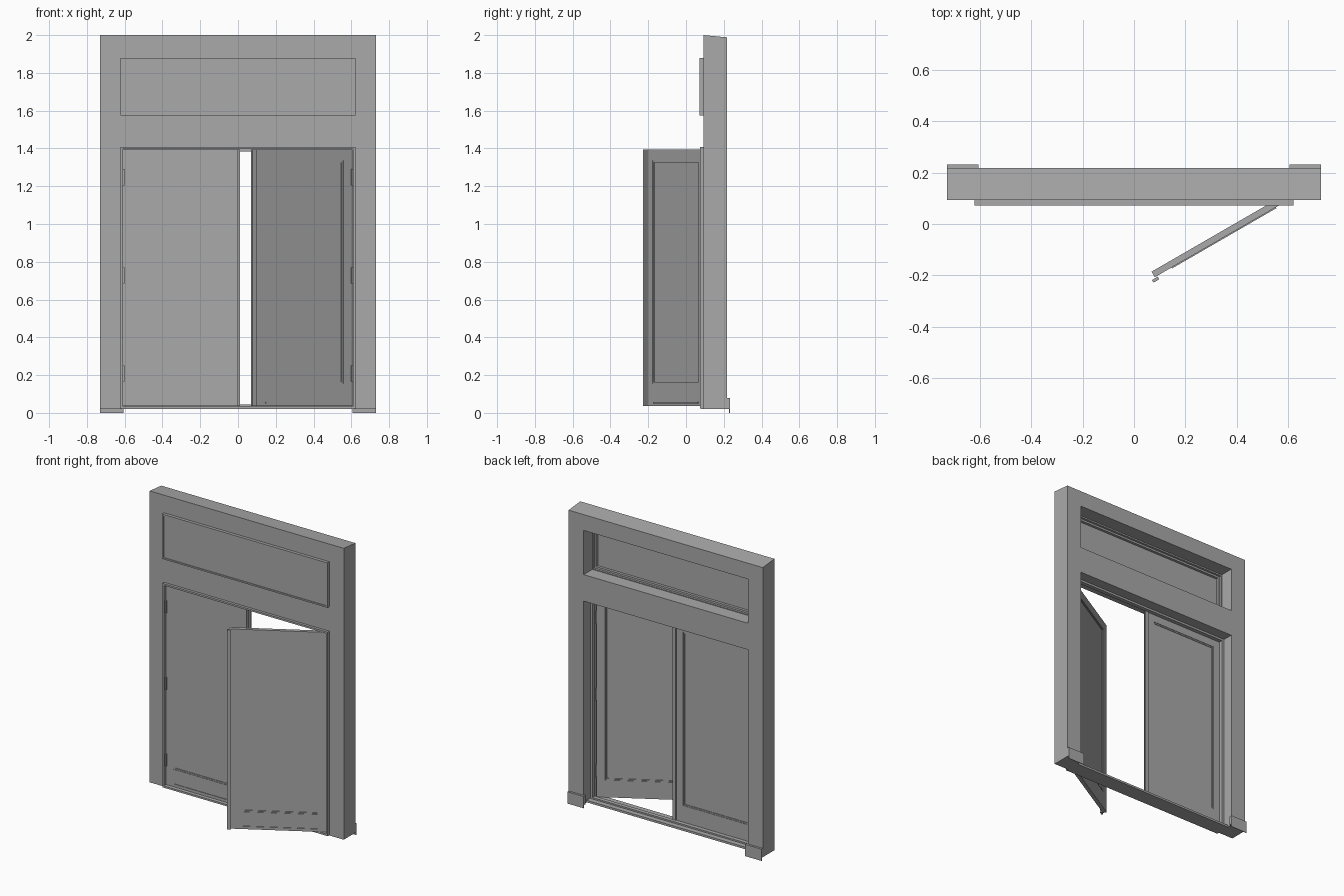
import bpy, bmesh, math
from mathutils import Matrix, Vector

default = bpy.data.objects.get("Cube")
if default:
    bpy.data.objects.remove(default, do_unlink=True)

GREY = (0.40, 0.40, 0.40, 1)
paint = bpy.data.materials.new("plain_grey")
paint.use_nodes = True
paint.diffuse_color = GREY
paint.node_tree.nodes["Principled BSDF"].inputs["Base Color"].default_value = GREY


def slab(name, xs, zs, y0, y1, holes=(), place=None):
    """Upright slab made of a grid of cells, with some cells left open."""
    bm = bmesh.new()
    grid = [[bm.verts.new((x, y0, z)) for z in zs] for x in xs]
    for i in range(len(xs) - 1):
        for j in range(len(zs) - 1):
            if (i, j) not in holes:
                bm.faces.new((grid[i][j], grid[i + 1][j],
                              grid[i + 1][j + 1], grid[i][j + 1]))
    out = bmesh.ops.extrude_face_region(bm, geom=bm.faces[:], use_keep_orig=True)
    moved = [v for v in out["geom"] if isinstance(v, bmesh.types.BMVert)]
    bmesh.ops.translate(bm, verts=moved, vec=Vector((0, y1 - y0, 0)))
    bmesh.ops.recalc_face_normals(bm, faces=bm.faces[:])
    mesh = bpy.data.meshes.new(name)
    bm.to_mesh(mesh)
    bm.free()
    mesh.materials.append(paint)
    ob = bpy.data.objects.new(name, mesh)
    bpy.context.collection.objects.link(ob)
    if place:
        ob.matrix_world = place
    return ob


def ring(name, x0, x1, z0, z1, w, y0, y1, place=None):
    """Rectangular frame of even width."""
    return slab(name, [x0, x0 + w, x1 - w, x1], [z0, z0 + w, z1 - w, z1],
                y0, y1, {(1, 1)}, place)


# Wall with a door opening and a transom opening, top sloping to the back
wall = slab("wall_surround", [-0.73, -0.617, 0.617, 0.73],
            [0.02, 1.40, 1.58, 1.88, 2.0], 0.093, 0.218, {(1, 0), (1, 2)})
for v in wall.data.vertices:
    if v.co.z > 1.99 and v.co.y > 0.2:
        v.co.z = 1.988

# Plinth blocks at the back of the posts
for side, x0, x1 in (("right", -0.73, -0.607), ("left", 0.607, 0.73)):
    slab(side + "_plinth", [x0, x1], [0.02, 0.08], 0.21, 0.232)
    slab(side + "_foot_plate", [x0, x1], [0.0, 0.02], 0.228, 0.232)

# Transom window
ring("transom_frame", -0.622, 0.622, 1.575, 1.88, 0.01, 0.072, 0.125)
ring("transom_bead", -0.613, 0.613, 1.584, 1.871, 0.014, 0.092, 0.11)
slab("transom_panel", [-0.613, 0.613], [1.584, 1.871], 0.077, 0.092)

# Door frame, stop and sill
ring("door_frame", -0.622, 0.622, 0.022, 1.408, 0.012, 0.075, 0.135)
ring("door_stop", -0.612, 0.612, 0.03, 1.398, 0.014, 0.123, 0.15)
slab("sill", [-0.617, 0.617], [0.02, 0.034], 0.08, 0.185)

# Door leaves: local x runs from the hinge, local y = 0 is the outer face
WIDTH, THICK = 0.605, 0.025
BOTTOM, TOP = 0.037, 1.394


def door(side, s, place):
    def span(a, b):
        return sorted((s * a, s * b))

    edges = sorted(s * u for u in (0, 0.055, 0.545, WIDTH))
    slab(side + "_door_leaf", edges, [BOTTOM, 0.155, 1.335, TOP],
         0, THICK, {(1, 1)}, place)
    a, b = span(0.055, 0.545)
    ring(side + "_door_bead", a, b, 0.155, 1.335, 0.009, 0.003, THICK - 0.003, place)
    slab(side + "_door_panel", [a, b], [0.155, 1.335], 0.007, THICK - 0.007, (), place)
    slab(side + "_drip_bar", span(0.06, 0.53), [0.05, 0.058],
         -0.004, 0.001, (), place)
    for n, z in enumerate((0.165, 0.685, 1.205)):
        slab(f"{side}_hinge_{n + 1}", span(-0.006, 0.007), [z, z + 0.085],
             -0.008, 0.006, (), place)


closed = Matrix.Translation((-0.608, 0.095, 0))
opened = Matrix.Translation((0.605, 0.095, 0)) @ Matrix.Rotation(math.radians(30), 4, "Z")
door("right", 1, closed)
door("left", -1, opened)

# Meeting strips along the free edges
slab("right_meeting_strip", [-0.012, 0.011], [BOTTOM, TOP], 0.115, 0.128, (), closed
     @ Matrix.Translation((0.608, -0.095, 0)))
slab("left_meeting_strip", [-0.62, -0.594], [BOTTOM, TOP], -0.016, -0.004, (), opened)
